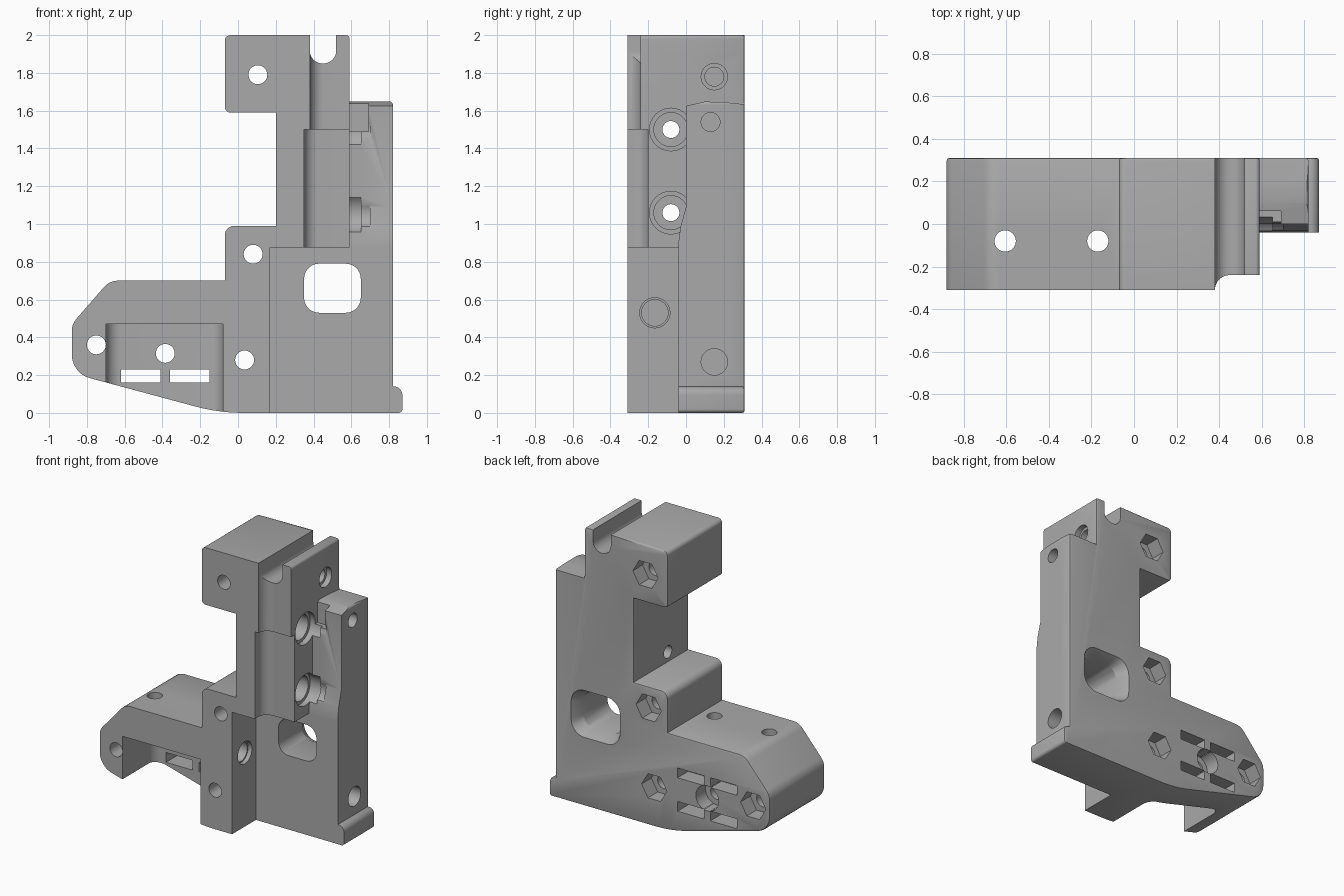
import bpy, bmesh, math
from mathutils import Vector

old = bpy.data.objects.get("Cube")
if old:
    bpy.data.objects.remove(old, do_unlink=True)

grey = bpy.data.materials.new("plain grey")
grey.use_nodes = True
COLOUR = (0.4, 0.4, 0.4, 1)
grey.diffuse_color = COLOUR
grey.node_tree.nodes["Principled BSDF"].inputs["Base Color"].default_value = COLOUR


def rounded(corners, steps=10):
    """Outline whose (u, v, radius) corners are replaced by arcs."""
    out = []
    for i, (u, v, r) in enumerate(corners):
        p = Vector((u, v))
        if not r:
            out.append(p)
            continue
        a = (Vector(corners[i - 1][:2]) - p).normalized()
        b = (Vector(corners[(i + 1) % len(corners)][:2]) - p).normalized()
        half = a.angle(b) / 2
        centre = p + (a + b).normalized() * (r / math.sin(half))
        start = p + a * (r / math.tan(half)) - centre
        end = p + b * (r / math.tan(half)) - centre
        sweep = math.atan2(start.x * end.y - start.y * end.x, start.dot(end))
        for k in range(steps + 1):
            t = sweep * k / steps
            c, s = math.cos(t), math.sin(t)
            out.append(centre + Vector((start.x * c - start.y * s, start.x * s + start.y * c)))
    return out


def rect(u0, u1, v0, v1, r=0):
    return rounded([(u0, v0, r), (u1, v0, r), (u1, v1, r), (u0, v1, r)])


def circle(u, v, r, n=32):
    return [Vector((u + r * math.cos(k * math.tau / n), v + r * math.sin(k * math.tau / n)))
            for k in range(n)]


def prism(name, outline, axis, lo, hi, grow=1, chamfer=0):
    """Extrude an outline along an axis, optionally flared or chamfered at its far end."""
    place = {"x": lambda p, d: (d, p.x, p.y),
             "y": lambda p, d: (p.x, d, p.y),
             "z": lambda p, d: (p.x, p.y, d)}[axis]
    mid = sum(outline, Vector((0, 0))) / len(outline)
    bm = bmesh.new()
    near = [bm.verts.new(place(p, lo)) for p in outline]
    far = [bm.verts.new(place(mid + (p - mid) * grow, hi)) for p in outline]
    n = len(outline)
    bm.faces.new(near)
    cap = bm.faces.new(far)
    for i in range(n):
        j = (i + 1) % n
        bm.faces.new((near[i], near[j], far[j], far[i]))
    bmesh.ops.recalc_face_normals(bm, faces=bm.faces)
    if chamfer:
        bmesh.ops.bevel(bm, geom=list(cap.edges), offset=chamfer, segments=2,
                        profile=0.5, affect="EDGES")
    mesh = bpy.data.meshes.new(name)
    bm.to_mesh(mesh)
    bm.free()
    obj = bpy.data.objects.new(name, mesh)
    bpy.context.collection.objects.link(obj)
    mesh.materials.append(grey)
    return obj


# Full-depth body outline seen from the front
F, B = -0.31, 0.31
body = prism("bracket_body", rounded([
    (-0.07, 2, 0.03), (0.38, 2, 0.02), (0.59, 2, 0.02), (0.59, 1.65, 0),
    (0.82, 1.65, 0.02), (0.82, 0.14, 0), (0.87, 0.14, 0.045), (0.87, 0, 0.02),
    (-0.1, 0, 1), (-0.88, 0.21, 0.13), (-0.88, 0.47, 0.1), (-0.68, 0.7, 0.1),
    (-0.07, 0.7, 0), (-0.07, 0.99, 0.05), (0.2, 0.99, 0), (0.2, 1.59, 0),
    (-0.07, 1.59, 0.03)]), "y", F, B, chamfer=0.012)


def cut(*args, **kw):
    tool = prism("cutter", *args, **kw)
    tool.hide_render = True
    mod = body.modifiers.new("cut", "BOOLEAN")
    mod.operation, mod.solver, mod.object = "DIFFERENCE", "EXACT", tool
    bpy.context.view_layer.objects.active = body
    bpy.ops.object.modifier_apply(modifier=mod.name)
    bpy.data.objects.remove(tool, do_unlink=True)


# Thin lower right plate
cut(rect(0.17, 1, -0.1, 0.875), "y", -0.5, -0.04)

# Filleted front channels, middle and upper
for left, depth, z0, z1 in ((0.35, -0.2, 0.87, 1.5), (0.38, -0.24, 1.495, 2.1)):
    cut(rounded([(left, -0.5, 0), (1, -0.5, 0), (1, depth, 0), (left, depth, 0.07)]), "z", z0, z1)

# Side plate front with its ramp, then its crowned top and notch
cut(rounded([(-0.5, 0.8, 0), (-0.04, 0.8, 0), (-0.04, 0.9, 0), (-0.03, 0.98, 0),
             (0, 1.09, 0), (0, 2.1, 0), (-0.5, 2.1, 0)]), "x", 0.59, 1)
cut(rounded([(-0.1, 1.61, 0), (0, 1.625, 0), (0.1, 1.648, 0), (0.2, 1.645, 0),
             (0.4, 1.625, 0), (0.4, 1.9, 0), (-0.1, 1.9, 0)]), "x", 0.59, 1)
cut(rect(0.59, 0.69, 1.49, 1.8), "y", -0.1, 0.06)

# U groove across the top
cut(rounded([(0.38, 2.1, 0), (0.38, 1.85, 0.068), (0.52, 1.85, 0.068), (0.52, 2.1, 0)]),
    "y", -0.5, 0.5)

# Open pocket under the left arm
cut(rounded([(-0.7, -0.5, 0), (-0.08, -0.5, 0), (-0.08, 0.07, 0.07), (-0.7, 0.07, 0.08)]),
    "z", -0.2, 0.47)

# Window with a flared back rim
window = rect(0.35, 0.65, 0.53, 0.79, 0.08)
cut(window, "y", -0.5, 0.5)
cut(window, "y", 0.23, 0.32, grow=1.33)

# Screw holes with hexagonal nut pockets at the back
for x, z in ((0.105, 1.79), (0.08, 0.84), (0.035, 0.28), (-0.75, 0.36)):
    cut(circle(x, z, 0.05), "y", -0.5, 0.5)
    cut(circle(x, z, 0.1, 6), "y", 0.2, 0.5)

# Round counterbored hole between the strap slots
cut(circle(-0.385, 0.315, 0.05), "y", -0.5, 0.5)
cut(circle(-0.385, 0.315, 0.09), "y", 0.2, 0.5)
for x0, x1 in ((-0.62, -0.41), (-0.36, -0.15)):
    cut(rect(x0, x1, 0.16, 0.23), "y", 0, 0.5)
    cut(rect(x0, x1, 0.4, 0.47), "y", 0.19, 0.5)

# Vertical holes in the left arm
for x in (-0.605, -0.17):
    cut(circle(x, -0.08, 0.05), "z", 0.4, 0.8)

# Stepped cross holes through the column
for z in (1.06, 1.5):
    cut(circle(-0.08, z, 0.045), "x", 0.1, 0.7)
    cut(circle(-0.08, z, 0.09), "x", 0.46, 0.7)
    cut(circle(-0.08, z, 0.113), "x", 0.55, 0.65)

# Blind holes in the right-hand faces
for y, z, r, x0, x1 in ((0.15, 1.78, 0.07, 0.55, 0.7), (0.15, 1.78, 0.05, 0.4, 0.7),
                        (0.13, 1.54, 0.05, 0.72, 1), (-0.165, 0.53, 0.08, 0.14, 0.3),
                        (-0.165, 0.53, 0.07, -0.06, 0.3), (0.15, 0.27, 0.07, 0.72, 1)):
    cut(circle(y, z, r), "x", x0, x1)

# Smooth the curved walls, keep the machined edges
bpy.ops.object.select_all(action="DESELECT")
body.select_set(True)
bpy.context.view_layer.objects.active = body
bpy.ops.object.shade_smooth_by_angle(angle=math.radians(30))
